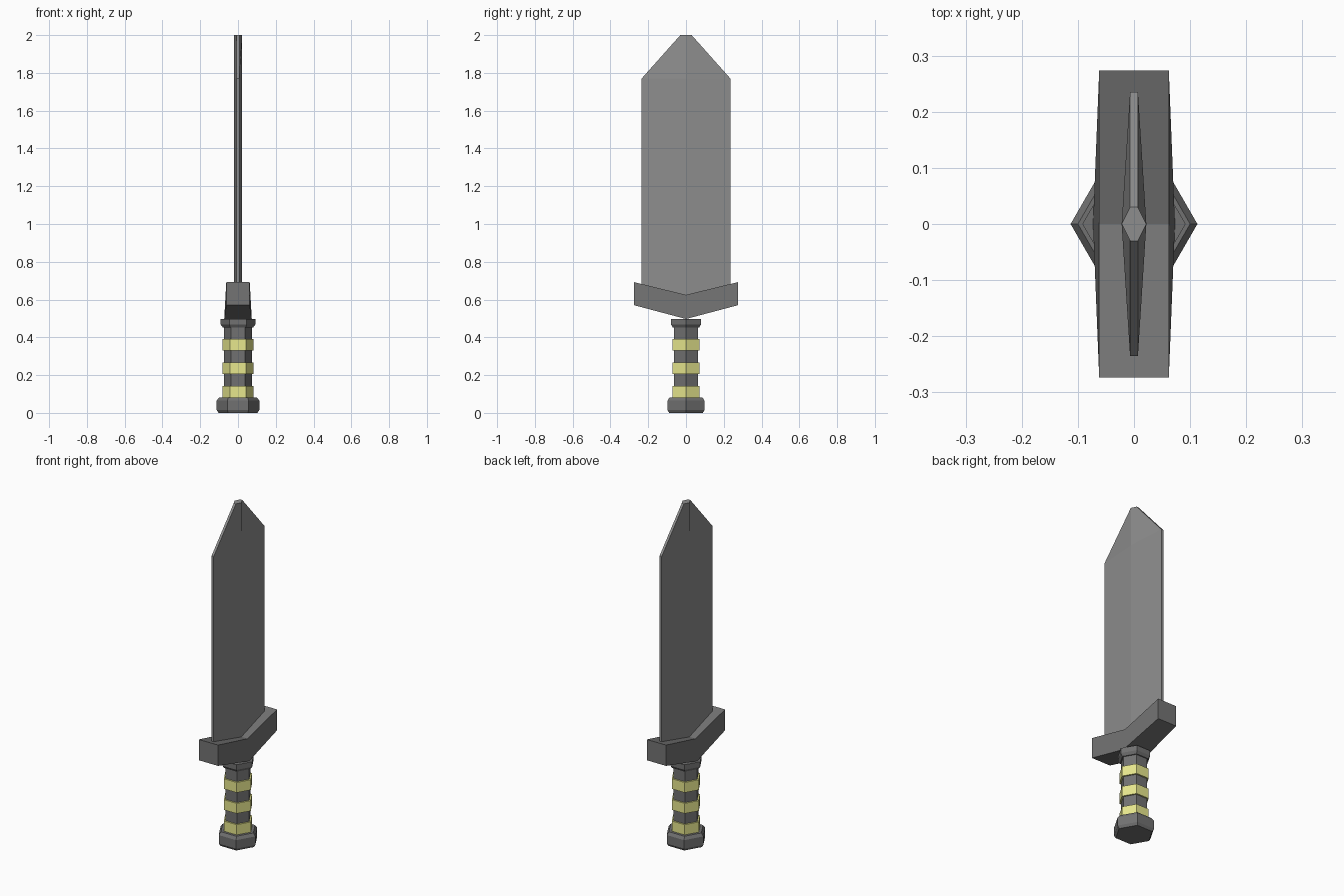
import bpy, bmesh
from math import cos, sin, pi

if "Cube" in bpy.data.objects:
    bpy.data.objects.remove(bpy.data.objects["Cube"])


def material(name, r, g, b):
    m = bpy.data.materials.new(name)
    m.diffuse_color = (r, g, b, 1)
    m.use_nodes = True
    m.node_tree.nodes["Principled BSDF"].inputs["Base Color"].default_value = m.diffuse_color
    return m


def loft(name, rings, mat):
    """Skin a stack of closed cross-sections and cap both ends."""
    bm = bmesh.new()
    loops = [[bm.verts.new(p) for p in r] for r in rings]
    n = len(loops[0])
    for a, b in zip(loops, loops[1:]):
        for i in range(n):
            j = (i + 1) % n
            bm.faces.new((a[i], a[j], b[j], b[i]))
    bm.faces.new(loops[0][::-1])
    bm.faces.new(loops[-1])
    bmesh.ops.recalc_face_normals(bm, faces=bm.faces)
    me = bpy.data.meshes.new(name)
    bm.to_mesh(me)
    bm.free()
    ob = bpy.data.objects.new(name, me)
    bpy.context.collection.objects.link(ob)
    me.materials.append(mat)
    return ob


def hex_stack(name, profile, mat):
    """Six-sided turned part from (radius, z) pairs."""
    return loft(name, [[(r * cos(i * pi / 3), r * sin(i * pi / 3), z)
                        for i in range(6)] for r, z in profile], mat)


yellow = material("wrap_yellow", 0.80, 0.80, 0.27)
steel = material("blade_steel", 0.27, 0.27, 0.27)
iron = material("dark_iron", 0.175, 0.175, 0.175)
leather = material("dark_grip", 0.165, 0.165, 0.165)

# Handle: pommel, grip, collar
hex_stack("pommel", [(0.103, 0), (0.113, 0.015), (0.113, 0.065), (0.100, 0.082)], leather)
hex_stack("grip", [(0.073, 0.07), (0.073, 0.46)], leather)
hex_stack("collar", [(0.080, 0.452), (0.092, 0.468), (0.092, 0.498)], leather)

# Yellow wrap bands
for k, z in enumerate((0.082, 0.207, 0.330)):
    hex_stack(f"grip_band_{k + 1}", [(0.083, z), (0.083, z + 0.06)], yellow)

# Guard: V-shaped bar, lofted along y from (y, bottom z, top z, bottom x, top x)
sections = [(-0.274, 0.57, 0.692, 0.062, 0.062),
            (0, 0.497, 0.625, 0.073, 0.062),
            (0.274, 0.57, 0.692, 0.062, 0.062)]
loft("guard", [[(-xb, y, zb), (xb, y, zb), (xt, y, zt), (-xt, y, zt)]
               for y, zb, zt, xb, xt in sections], iron)


# Blade: flattened hexagonal section, clipped tip
def blade_ring(half_y, z_edge, z_mid):
    return [(0.022, 0, z_mid), (0.007, half_y, z_edge), (-0.007, half_y, z_edge),
            (-0.022, 0, z_mid), (-0.007, -half_y, z_edge), (0.007, -half_y, z_edge)]


loft("blade", [blade_ring(0.235, 0.66, 0.60), blade_ring(0.235, 1.77, 1.77),
               blade_ring(0.03, 2.0, 2.0)], steel)
